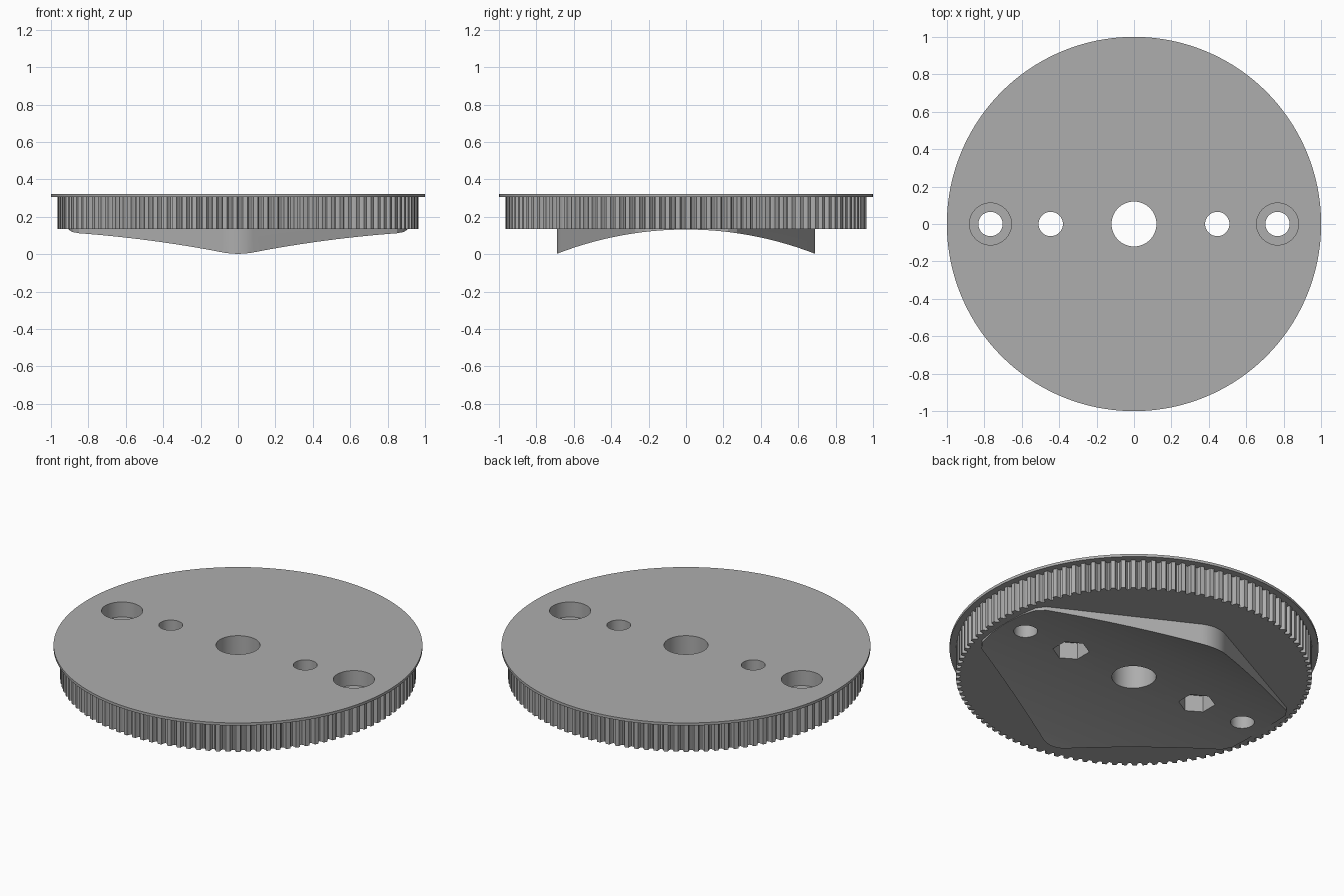
import bpy
import bmesh
from math import sin, cos, pi, radians
from mathutils import Matrix

cube = bpy.data.objects.get("Cube")
if cube:
    bpy.data.objects.remove(cube, do_unlink=True)

grey = bpy.data.materials.new("plain_grey")
grey.use_nodes = True
grey.diffuse_color = (0.42, 0.42, 0.42, 1)
grey.node_tree.nodes["Principled BSDF"].inputs["Base Color"].default_value = (0.42, 0.42, 0.42, 1)


def ring(r, n, x=0.0, turn=0.0):
    """Outline of a regular polygon or circle."""
    return [(x + r * cos(turn + 2 * pi * i / n), r * sin(turn + 2 * pi * i / n)) for i in range(n)]


def prism(name, outline, z0, z1, matrix=None):
    """Extrude a flat outline from z0 up to z1."""
    bm = bmesh.new()
    base = bm.faces.new([bm.verts.new((x, y, z0)) for x, y in outline])
    top = bmesh.ops.extrude_face_region(bm, geom=[base])["geom"]
    verts = [v for v in top if isinstance(v, bmesh.types.BMVert)]
    bmesh.ops.translate(bm, vec=(0, 0, z1 - z0), verts=verts)
    if matrix:
        bmesh.ops.transform(bm, matrix=matrix, verts=bm.verts)
    bmesh.ops.recalc_face_normals(bm, faces=bm.faces)
    mesh = bpy.data.meshes.new(name)
    bm.to_mesh(mesh)
    bm.free()
    mesh.materials.append(grey)
    obj = bpy.data.objects.new(name, mesh)
    bpy.context.collection.objects.link(obj)
    return obj


def combine(target, tool, operation):
    """Apply a boolean and discard the tool."""
    mod = target.modifiers.new(operation, "BOOLEAN")
    mod.operation = operation
    mod.solver = "EXACT"
    mod.object = tool
    bpy.context.view_layer.objects.active = target
    bpy.ops.object.modifier_apply(modifier=mod.name)
    bpy.data.objects.remove(tool, do_unlink=True)


# Toothed rim: lands at full radius with rounded grooves between
TEETH = 110
profile = [(0.0, 0.965), (0.42, 0.965), (0.5, 0.948), (0.62, 0.94), (0.8, 0.94), (0.92, 0.948)]
rim = []
for i in range(TEETH):
    for step, r in profile:
        a = 2 * pi * (i + step) / TEETH
        rim.append((r * cos(a), r * sin(a)))
pulley = prism("toothed_pulley", rim, 0.134, 0.315)

# Thin flange on top
combine(pulley, prism("flange", ring(1.0, 160), 0.307, 0.323), "UNION")

# Rounded diamond saddle below, hollowed by a large cylinder along x
quarter = [(0.905, 0), (0.9, 0.13), (0.885, 0.225), (0.85, 0.273)]
for i in range(7):
    a = radians(62.6 + 27.4 * i / 6)
    quarter.append((0.18 * cos(a), 0.51 + 0.18 * sin(a)))
half = quarter + [(-x, y) for x, y in reversed(quarter[1:-1])]
saddle = prism("saddle", half + [(-x, -y) for x, y in half], 0.0, 0.2)
R = 1.9
axis = Matrix.Translation((0, 0, 0.132 - R)) @ Matrix.Rotation(pi / 2, 4, "Y")
combine(saddle, prism("saddle_cutter", ring(R, 240), -1.5, 1.5, axis), "DIFFERENCE")
combine(pulley, saddle, "UNION")

# Centre bore
combine(pulley, prism("bore", ring(0.12, 64), -0.5, 0.6), "DIFFERENCE")

# Bolt holes with nut pockets below, and outer holes with counterbores above
for side in (-1, 1):
    inner, outer = 0.445 * side, 0.767 * side
    combine(pulley, prism("inner_hole", ring(0.065, 40, inner), -0.5, 0.6), "DIFFERENCE")
    combine(pulley, prism("nut_pocket", ring(0.1, 6, inner, pi / 6), -0.5, 0.23), "DIFFERENCE")
    combine(pulley, prism("outer_hole", ring(0.065, 40, outer), -0.5, 0.6), "DIFFERENCE")
    combine(pulley, prism("counterbore", ring(0.112, 48, outer), 0.233, 0.6), "DIFFERENCE")

# Smooth round walls, keep edges crisp
bpy.ops.object.select_all(action="DESELECT")
pulley.select_set(True)
bpy.context.view_layer.objects.active = pulley
bpy.ops.object.shade_smooth_by_angle(angle=radians(25))
